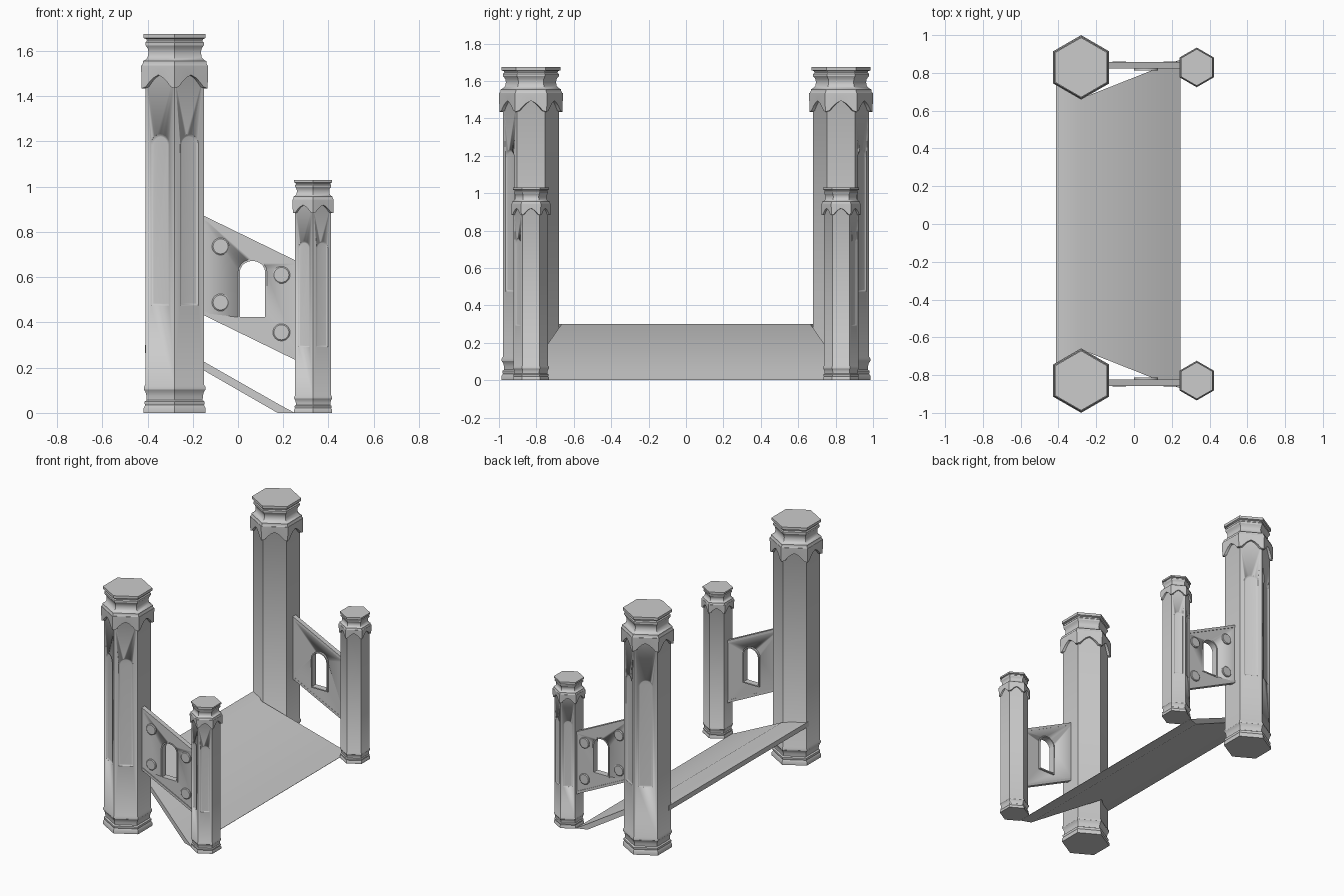
import bpy, bmesh
from math import sin, cos, pi, radians

if "Cube" in bpy.data.objects:
    bpy.data.objects.remove(bpy.data.objects["Cube"])

YC = 0.829                      # distance of the columns from the centre line


def loft(bm, rings, closed=False):
    """Skin a list of equal-length point rings; cap the ends unless closed."""
    vs = [[bm.verts.new(p) for p in r] for r in rings]
    n = len(vs[0])
    for a, b in zip(vs, vs[1:] + vs[:1] if closed else vs[1:]):
        for i in range(n):
            j = (i + 1) % n
            bm.faces.new((a[i], a[j], b[j], b[i]))
    if not closed:
        bm.faces.new(vs[0])
        bm.faces.new(vs[-1])


def make(name, parts, angle=32):
    """Mesh object from a list of (rings, closed) lofts."""
    bm = bmesh.new()
    for rings, closed in parts:
        loft(bm, rings, closed)
    bmesh.ops.recalc_face_normals(bm, faces=bm.faces)
    me = bpy.data.meshes.new(name)
    bm.to_mesh(me)
    bm.free()
    ob = bpy.data.objects.new(name, me)
    bpy.context.collection.objects.link(ob)
    select(ob)
    bpy.ops.object.shade_smooth_by_angle(angle=radians(angle))
    return ob


def select(ob):
    bpy.ops.object.select_all(action='DESELECT')
    ob.select_set(True)
    bpy.context.view_layer.objects.active = ob


def cut(ob, cutter):
    m = ob.modifiers.new("cut", 'BOOLEAN')
    m.object, m.solver = cutter, 'EXACT'
    select(ob)
    bpy.ops.object.modifier_apply(modifier=m.name)
    bpy.data.objects.remove(cutter)


def mirror_y(ob):
    m = ob.modifiers.new("mirror", 'MIRROR')
    m.use_axis = (False, True, False)
    m.use_mirror_merge = False


def arch(w, z0, z1, rise, n=10):
    """Arched outline (u, z), centred on u = 0."""
    top = [(w / 2 * cos(pi * i / n), z1 - rise + rise * sin(pi * i / n)) for i in range(n + 1)]
    return [(-w / 2, z0), (w / 2, z0)] + top


def prism(pts, y0, y1):
    return [[(x, y, z) for x, z in pts] for y in (y0, y1)], False


# Column outline: (hexagon radius, height)
PROFILE = [(.158, 0), (.158, .022), (.150, .034), (.153, .04), (.153, .05), (.143, .056),
           (.144, .075), (.149, .092), (.157, .103), (.157, .115), (.150, .125),
           (.150, 1.5), (.168, 1.535), (.162, 1.545), (.162, 1.555), (.150, 1.56),
           (.138, 1.572), (.134, 1.592), (.137, 1.61), (.149, 1.625), (.149, 1.638),
           (.142, 1.644), (.145, 1.652), (.158, 1.657), (.158, 1.675)]
# Scalloped lower edge of the collar: (fraction along a side, height)
SCALLOP = [(0, 1.435), (.12, 1.441), (.24, 1.464), (.36, 1.482), (.5, 1.494),
           (.64, 1.482), (.76, 1.464), (.88, 1.441)]


def hexpt(r, side, t):
    a, b = radians(30 + 60 * side), radians(90 + 60 * side)
    return r * (cos(a) * (1 - t) + cos(b) * t), r * (sin(a) * (1 - t) + sin(b) * t)


def column(name, cx, s):
    def place(x, y, z):
        return cx + x * s, y * s - YC, z * s

    shaft = make(name, [([[place(*hexpt(r, k, 0), z) for k in range(6)] for r, z in PROFILE], False)])
    # sunk arched panels on the two outward sides
    for deg in (-60, -120):
        nx, ny = cos(radians(deg)), sin(radians(deg))
        rings = []
        for d, inset in ((.138, 0), (.1295, 0), (.124, .007), (.1235, .011)):
            o = arch(.094 - 2 * inset, .474 + inset, 1.232 - inset, .047 - inset)
            rings.append([place(nx * d - ny * u, ny * d + nx * u, z) for u, z in o])
        cut(shaft, make("panel_cutter", [(rings, False)]))
    mirror_y(shaft)
    # scalloped collar under the capital
    edge = [(k, t, z) for k in range(6) for t, z in SCALLOP]
    rings = [[place(*hexpt(r, k, t), z if zt is None else zt) for k, t, z in edge]
             for r, zt in ((.168, None), (.171, 1.52), (.171, 1.535), (.145, 1.535), (.145, None))]
    mirror_y(make(name + "_collar", [(rings, True)]))


column("tall_column", -.28, 1.0)
column("short_column", .332, .615)

# Sloping side walls with an arched window
XA, XB, SLOPE = -.17, .275, -.488


def band(top, bottom):
    return [(x, z + SLOPE * (x + .15)) for x, z in
            ((XA, top), (XB, top), (XB, bottom), (XA, bottom))]


def window(grow):
    pts = arch(.112 + 2 * grow, .424 - grow, .672 + grow, .05 + grow)
    return [(x + .064, z) for x, z in pts]


wall = make("side_wall", [prism(band(.868, .434), -.852, -.825)])
cut(wall, make("window_cutter", [prism(window(.002), -.95, -.75)]))
mirror_y(wall)
mirror_y(make("wall_rails", [prism(band(.871, .852), -.857, -.824),
                             prism(band(.450, .431), -.857, -.824)]))
frame = [[(x, y, z) for x, z in window(g)] for g, y in
         ((.008, -.856), (.008, -.812), (0, -.812), (0, -.856))]
mirror_y(make("window_frame", [(frame, True)]))

# Round bosses on the outer side of the walls
discs = []
for cx, cz in ((-.077, .736), (-.077, .488), (.192, .610), (.192, .356)):
    discs.append(([[(cx + r * cos(i * pi / 12), y, cz + r * sin(i * pi / 12)) for i in range(24)]
                   for r, y in ((.038, -.845), (.038, -.857), (.033, -.861))], False))
mirror_y(make("wall_bosses", discs))

# Ramp widening towards its foot, with a level strip at the top
section = [(-.412, .78, .30, .265), (-.28, .665, .30, .262), (.175, .845, .041, .0), (.247, .87, .0, -.0)]
rings = [[(x, -w, top), (x, w, top), (x, w, low), (x, -w, low)] for x, w, top, low in section[:3]]
rings.append([(.247, -.87, .002), (.247, .87, .002), (.247, .87, 0), (.247, -.87, 0)])
make("ramp", [(rings, False)], 35)
